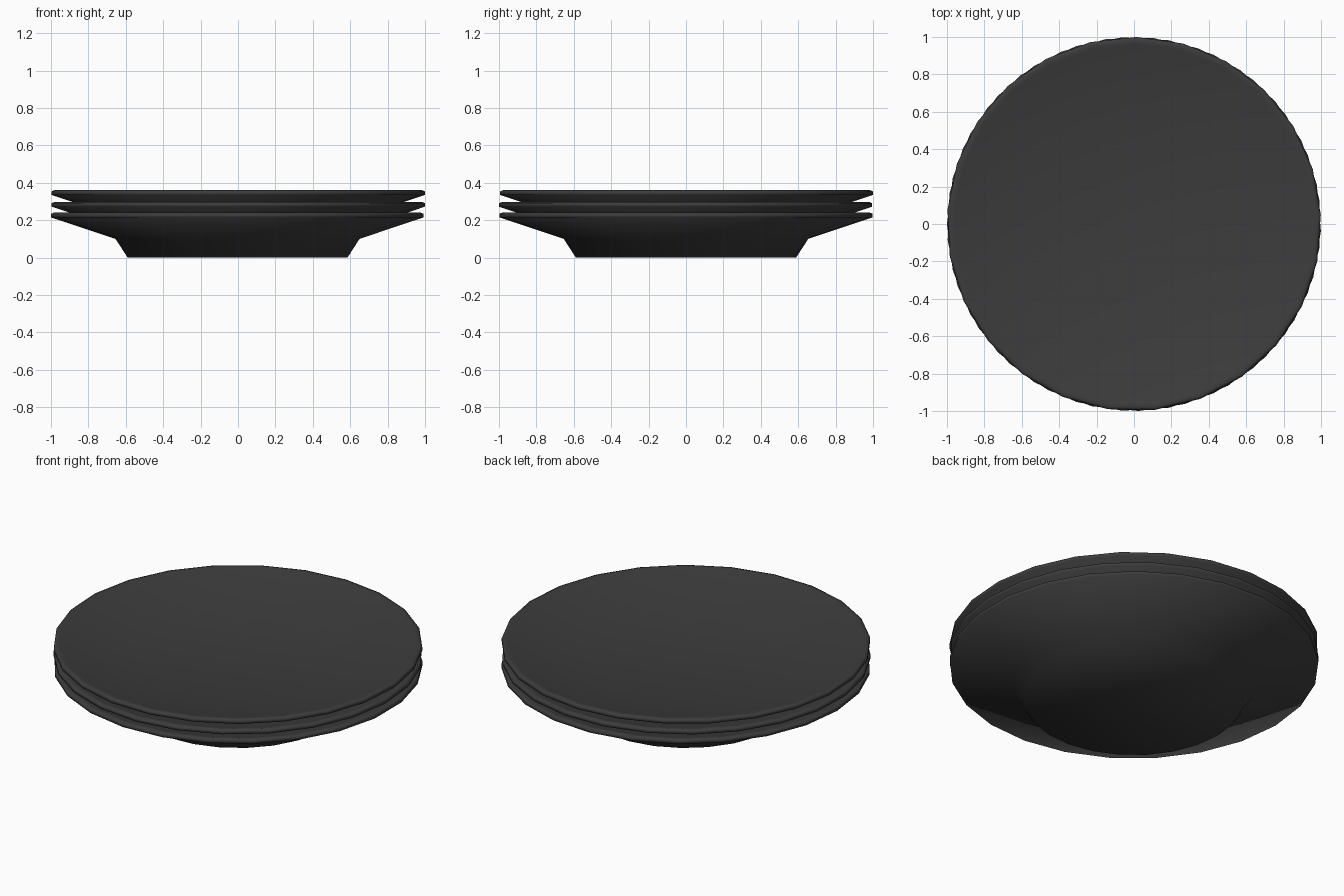
import bpy, bmesh, math

if "Cube" in bpy.data.objects:
    bpy.data.objects.remove(bpy.data.objects["Cube"])

SEGMENTS = 25

charcoal = bpy.data.materials.new("charcoal_glaze")
charcoal.diffuse_color = (0.045, 0.045, 0.045, 1)
charcoal.use_nodes = True
charcoal.node_tree.nodes["Principled BSDF"].inputs["Base Color"].default_value = charcoal.diffuse_color

# half section of one plate: foot, flared wall, thin rim, shallow dished top
PROFILE = [(0.59, 0.0), (0.655, 0.10), (1.0, 0.215), (1.0, 0.234),
           (0.985, 0.24), (0.965, 0.236), (0.60, 0.15)]


def make_plate(name, z, turn):
    bm = bmesh.new()
    rings = []
    for r, h in PROFILE:
        rings.append([bm.verts.new((r * math.cos(turn + math.tau * i / SEGMENTS),
                                    r * math.sin(turn + math.tau * i / SEGMENTS),
                                    h + z)) for i in range(SEGMENTS)])
    for low, high in zip(rings, rings[1:]):
        for i in range(SEGMENTS):
            j = (i + 1) % SEGMENTS
            bm.faces.new((low[i], low[j], high[j], high[i]))
    # close the underside and the top
    bm.faces.new(rings[0][::-1])
    bm.faces.new(rings[-1])
    for f in bm.faces:
        f.smooth = True
    mesh = bpy.data.meshes.new(name)
    bm.to_mesh(mesh)
    bm.free()
    mesh.materials.append(charcoal)
    obj = bpy.data.objects.new(name, mesh)
    bpy.context.collection.objects.link(obj)
    return obj


# stack of three nested plates, each turned slightly
for k, (name, z) in enumerate([("bottom_plate", 0.0),
                               ("middle_plate", 0.057),
                               ("top_plate", 0.12)]):
    make_plate(name, z, math.pi + math.radians(5 * k))
